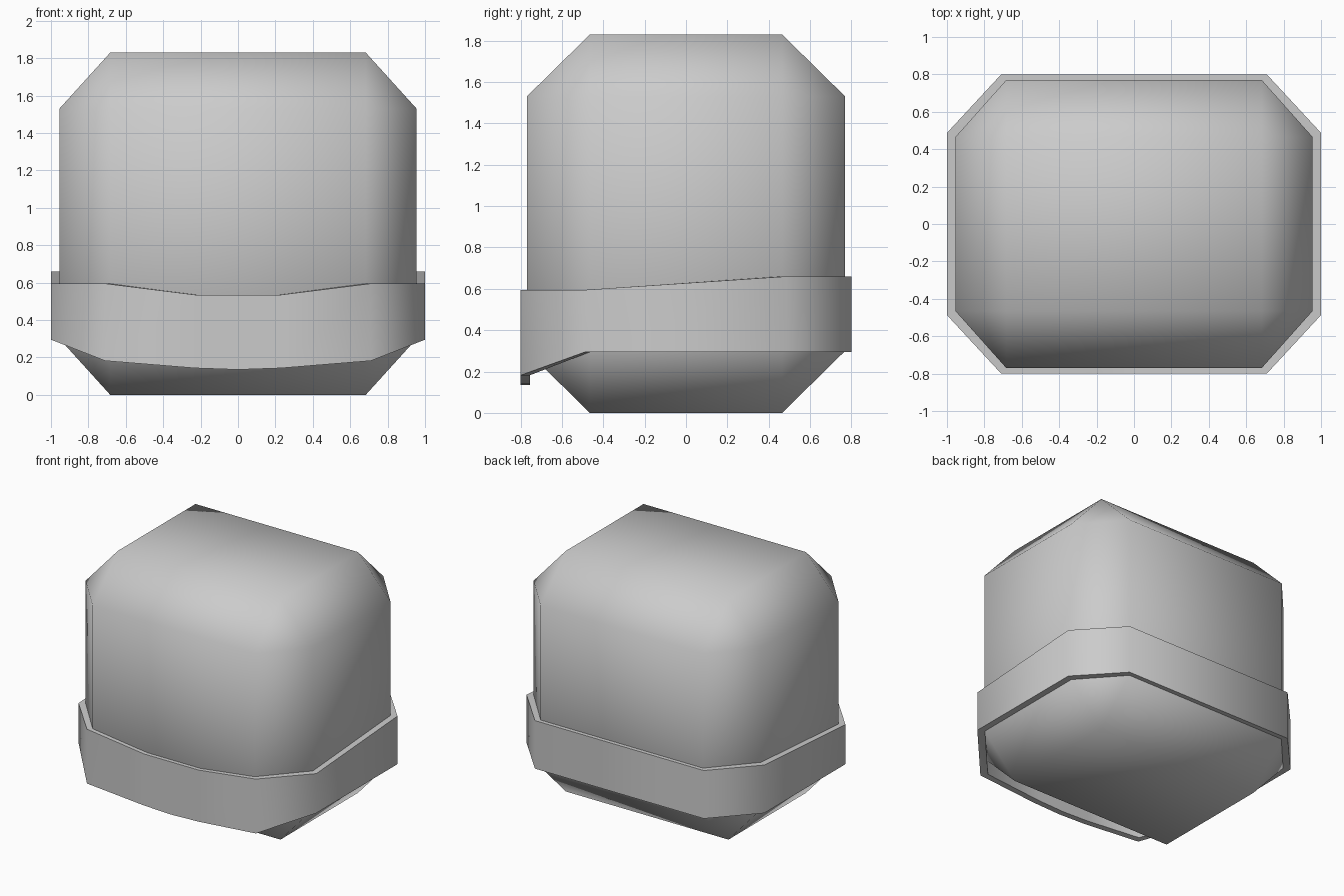
import bpy, bmesh, math
from itertools import product

if "Cube" in bpy.data.objects:
    bpy.data.objects.remove(bpy.data.objects["Cube"])


def finish(bm, name, angle):
    bmesh.ops.recalc_face_normals(bm, faces=bm.faces[:])
    mesh = bpy.data.meshes.new(name)
    bm.to_mesh(mesh)
    bm.free()
    obj = bpy.data.objects.new(name, mesh)
    bpy.context.collection.objects.link(obj)
    bpy.ops.object.select_all(action='DESELECT')
    obj.select_set(True)
    bpy.context.view_layer.objects.active = obj
    bpy.ops.object.shade_smooth_by_angle(angle=math.radians(angle))
    return obj


# Body: box with every edge and corner chamfered
outer, flat, half = (0.955, 0.77, 0.915), (0.683, 0.465, 0.615), 0.915
bm = bmesh.new()
for sx, sy, sz in product((-1, 1), repeat=3):
    for axis in range(3):
        p = [outer[i] if i == axis else flat[i] for i in range(3)]
        bm.verts.new((sx * p[0], sy * p[1], half + sz * p[2]))
bmesh.ops.convex_hull(bm, input=bm.verts[:])
bmesh.ops.dissolve_limit(bm, angle_limit=math.radians(2),
                         verts=bm.verts[:], edges=bm.edges[:])
finish(bm, "body", 80)

# Band: half outline from front centre to back -> (outer xy, inner xy, bottom, top)
right = [
    ((0.23, -0.80), (0.22, -0.755), 0.143, 0.535),
    ((0.71, -0.80), (0.68, -0.755), 0.182, 0.595),
    ((1.00, -0.487), (0.952, -0.463), 0.295, 0.595),
    ((1.00, 0.487), (0.952, 0.463), 0.295, 0.66),
    ((0.71, 0.80), (0.68, 0.765), 0.295, 0.66),
]
left = [((-o[0], o[1]), (-i[0], i[1]), b, t) for o, i, b, t in reversed(right)]
ring = [((0, -0.80), (0, -0.755), 0.135, 0.535)] + right + left

bm = bmesh.new()
sections = [[bm.verts.new((*xy, z)) for xy, z in ((o, b), (o, t), (i, t), (i, b))]
            for o, i, b, t in ring]
for k, a in enumerate(sections):
    c = sections[(k + 1) % len(sections)]
    for j in range(4):
        n = (j + 1) % 4
        bm.faces.new((a[j], a[n], c[n], c[j]))
finish(bm, "lower_band", 60)
